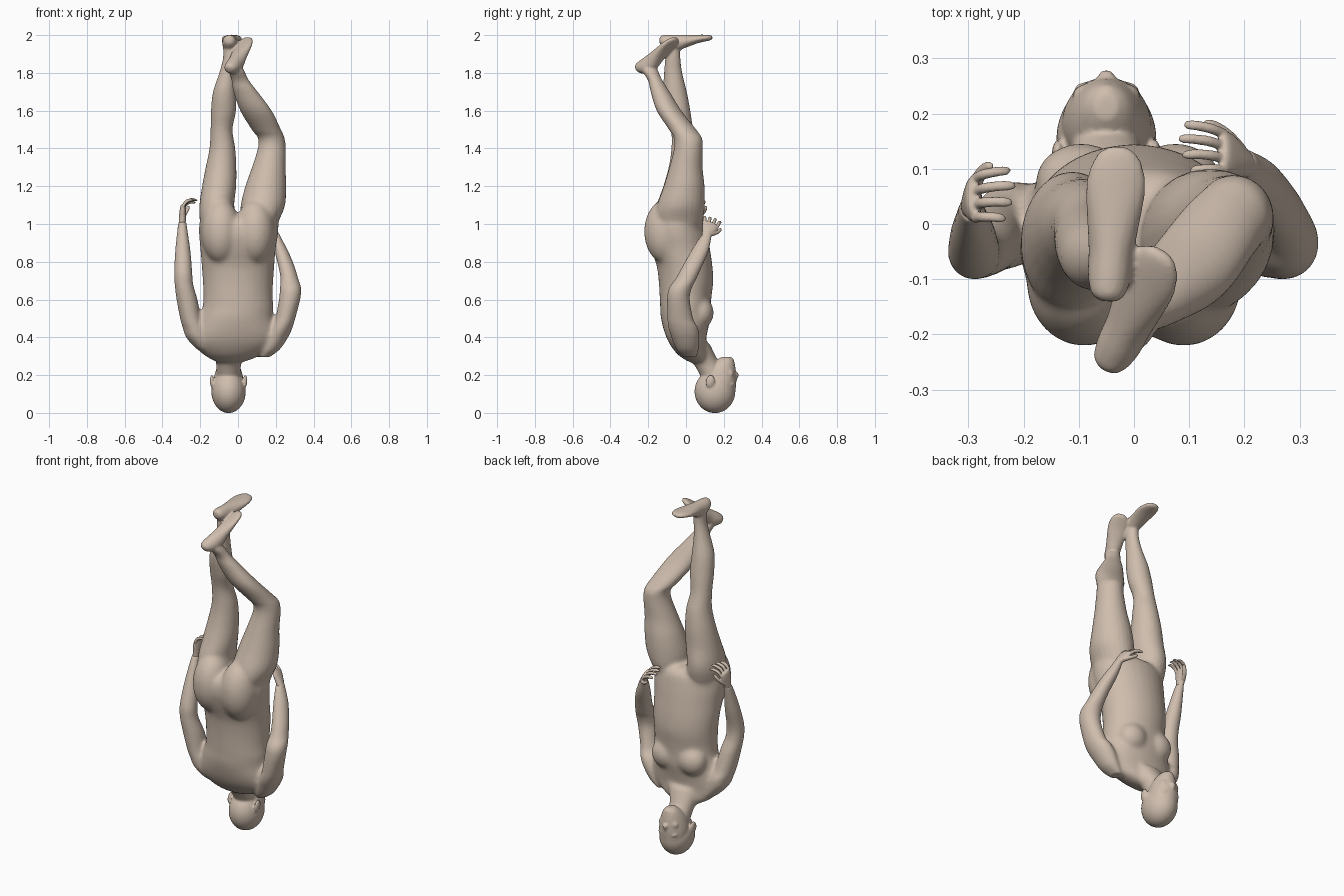
import bpy, bmesh, math
from mathutils import Vector, Matrix

X, Y, Z = Vector((1, 0, 0)), Vector((0, 1, 0)), Vector((0, 0, 1))
bm = bmesh.new()


def spline(rows, steps=5):
    # Catmull-Rom resampling of section rows
    out = []
    for i in range(len(rows) - 1):
        p0, p1 = rows[max(i - 1, 0)], rows[i]
        p2, p3 = rows[i + 1], rows[min(i + 2, len(rows) - 1)]
        for k in range(steps):
            t = k / steps
            out.append([0.5 * (2 * b + (c - a) * t + (2 * a - 5 * b + 4 * c - d) * t * t
                               + (3 * b - a - 3 * c + d) * t ** 3)
                        for a, b, c, d in zip(p0, p1, p2, p3)])
    return out + [list(rows[-1])]


def tube(rows, a=X, b=Y, sides=28):
    # closed loft of elliptical sections (x, y, z, radius_a, radius_b)
    rings = []
    for x, y, z, ra, rb in spline(rows):
        c = Vector((x, y, z))
        rings.append([bm.verts.new(c + a * max(ra, .002) * math.cos(t) + b * max(rb, .002) * math.sin(t))
                      for t in (2 * math.pi * k / sides for k in range(sides))])
    for r, s in zip(rings, rings[1:]):
        for k in range(sides):
            n = (k + 1) % sides
            bm.faces.new((r[k], r[n], s[n], s[k]))
    bm.faces.new(rings[0][::-1])
    bm.faces.new(rings[-1])


def blob(c, r, tilt=0):
    m = Matrix.Translation(c) @ Matrix.Rotation(tilt, 4, 'X') @ Matrix.Diagonal((*r, 1))
    bmesh.ops.create_uvsphere(bm, u_segments=32, v_segments=20, radius=1, matrix=m)


def foot(heel, d, n, size=1):
    # heel-to-toe sections: distance, depth below sole, half width, half height
    d = Vector(d).normalized()
    n = Vector(n)
    n = (n - d * n.dot(d)).normalized()
    side = d.cross(n)
    rows = []
    for t, q, w, h in [(0, .03, .014, .014), (.012, .032, .03, .028), (.045, .042, .039, .042),
                       (.09, .044, .041, .044), (.14, .034, .047, .034), (.2, .023, .054, .023),
                       (.24, .018, .049, .018), (.268, .016, .035, .014), (.28, .015, .016, .008)]:
        rows.append((*(Vector(heel) + (d * t - n * q) * size), w * size, h * size))
    tube(rows, side, n)


def hand(wrist, d, s, curl, flip):
    w, d, s = Vector(wrist), Vector(d).normalized(), Vector(s)
    s = (s - d * s.dot(d)).normalized()
    n = d.cross(s) * flip
    tube([(*(w + d * t), a, b) for t, a, b in
          [(-.02, .02, .018), (.02, .03, .019), (.055, .041, .017), (.078, .039, .014), (.088, .03, .009)]], s, n)
    # four fingers, fanned and curled toward the palm
    for i in range(4):
        k = (.95, 1.08, 1, .82)[i]
        p = w + d * .07 + s * (.034 - .0235 * i)
        v = d * math.sin(curl) - n * math.cos(curl)
        rows = [(*p, .0095, .0095)]
        for ang, length, r in [(.5, .036, .0095), (1.15, .03, .009), (1.6, .016, .0085), (1.75, .009, .005)]:
            ang *= curl
            p = p + (d * math.cos(ang) + n * math.sin(ang) + s * (.1 - .07 * i)) * length * k
            rows.append((*p, r, r))
        tube(rows, s, v, 12)
    # thumb
    p = w + d * .02 + s * .02
    tube([(*p, .014, .014), (*(p + d * .03 + s * .024 + n * .012), .012, .012),
          (*(p + d * .058 + s * .034 + n * .024), .011, .011),
          (*(p + d * .074 + s * .036 + n * .03), .006, .006)], s, n, 12)


def limbs():
    # straight leg
    tube([(-.1, -.04, .92, .08, .09), (-.105, -.04, 1.02, .097, .125), (-.112, -.03, 1.1, .092, .125),
          (-.1, -.018, 1.2, .09, .102), (-.09, -.006, 1.3, .081, .086), (-.083, -.005, 1.4, .068, .072),
          (-.087, -.02, 1.5, .058, .059), (-.077, -.04, 1.6, .066, .063), (-.072, -.058, 1.7, .06, .062),
          (-.057, -.068, 1.8, .042, .048), (-.045, -.07, 1.88, .034, .04), (-.045, -.07, 1.955, .035, .04)])
    # bent leg
    tube([(.1, -.04, .92, .08, .09), (.115, -.038, 1.02, .103, .127), (.132, -.027, 1.1, .117, .126),
          (.147, -.01, 1.2, .108, .108), (.163, 0, 1.3, .089, .088), (.179, .013, 1.4, .074, .076),
          (.176, .01, 1.455, .07, .074), (.15, -.018, 1.5, .077, .072), (.095, -.09, 1.6, .083, .065),
          (.04, -.137, 1.7, .064, .05), (.012, -.163, 1.76, .046, .038), (-.008, -.19, 1.81, .042, .042),
          (-.02, -.205, 1.85, .032, .034)])
    # arm hanging beside the straight leg
    tube([(-.15, .03, .31, .025, .035), (-.18, .014, .345, .046, .058), (-.214, .002, .4, .06, .074),
          (-.232, -.005, .45, .06, .076), (-.25, -.018, .5, .056, .068),
          (-.27, -.035, .6, .055, .06), (-.286, -.05, .68, .049, .05), (-.29, -.048, .75, .047, .048),
          (-.292, -.02, .85, .041, .044), (-.294, .01, .95, .029, .034), (-.295, .03, 1.01, .021, .026)])
    # arm folded toward the belly
    tube([(.14, .02, .295, .025, .035), (.17, .008, .335, .05, .058), (.205, -.003, .4, .06, .074),
          (.23, -.015, .45, .058, .078), (.25, -.03, .5, .053, .068),
          (.273, -.04, .6, .056, .06), (.278, -.03, .66, .056, .06), (.272, 0, .71, .047, .055),
          (.258, .03, .77, .043, .052), (.232, .07, .85, .037, .047), (.207, .1, .92, .025, .033),
          (.2, .112, .945, .02, .024)])


def skin(name, voxel, iterations):
    # fuse everything in bm into one smooth skin
    bmesh.ops.recalc_face_normals(bm, faces=bm.faces)
    mesh = bpy.data.meshes.new(name)
    bm.to_mesh(mesh)
    bm.clear()
    mesh.materials.append(tone)
    ob = bpy.data.objects.new(name, mesh)
    bpy.context.collection.objects.link(ob)
    fuse = ob.modifiers.new("fuse", 'REMESH')
    fuse.mode = 'VOXEL'
    fuse.voxel_size = voxel
    fuse.use_smooth_shade = True
    soft = ob.modifiers.new("soften", 'SMOOTH')
    soft.factor = .5
    soft.iterations = iterations
    return ob


tone = bpy.data.materials.new("warm_clay")
tone.diffuse_color = (.62, .51, .42, 1)

# torso, shoulders to hips
tube([(-.04, .06, .27, .075, .045), (-.03, .035, .305, .15, .075), (-.02, .01, .36, .21, .094),
      (-.015, .0, .42, .22, .112), (-.01, -.002, .5, .197, .131), (0, -.003, .56, .188, .134),
      (0, -.002, .62, .184, .138), (0, 0, .7, .187, .145), (0, -.008, .78, .193, .148),
      (0, -.03, .87, .2, .157), (.003, -.045, .95, .21, .158), (.005, -.045, 1.02, .203, .14),
      (.005, -.03, 1.05, .13, .09)])
for sx in (-1, 1):
    blob((sx * .09, -.105, .96), (.105, .117, .17))         # buttock
    blob((sx * .085 - .01, .075, .53), (.085, .072, .085))  # breast
# neck
tube([(-.05, .15, .19, .064, .07), (-.05, .115, .25, .067, .07), (-.045, .085, .3, .078, .073),
      (-.03, .04, .37, .11, .085)])
limbs()

# heavily softened trunk, then crisp limbs and details over it
trunk = skin("trunk_base", .009, 18)
soft_mesh = trunk.evaluated_get(bpy.context.evaluated_depsgraph_get()).to_mesh()
bm.from_mesh(soft_mesh)
bpy.data.objects.remove(trunk)
limbs()

# head, hanging crown down
tube([(-.05, .15, .19, .063, .07), (-.05, .115, .25, .064, .067), (-.047, .09, .29, .07, .066)])
blob((-.05, .153, .113), (.091, .108, .114))
tube([(-.05, .175, .1, .08, .085), (-.05, .18, .16, .081, .086), (-.05, .182, .21, .072, .083),
      (-.05, .192, .25, .058, .068), (-.05, .207, .28, .04, .045), (-.05, .212, .297, .02, .022)])
tube([(-.05, .25, .155, .008, .012), (-.05, .259, .18, .01, .013), (-.05, .263, .204, .016, .017),
      (-.05, .255, .217, .012, .01)])                        # nose
blob((-.05, .251, .233), (.024, .013, .007))                 # upper lip
blob((-.05, .247, .247), (.021, .014, .008))                 # lower lip
blob((-.05, .234, .275), (.026, .02, .02))                   # chin
for sx in (-1, 1):
    blob((-.05 + sx * .03, .243, .152), (.03, .016, .012))    # brow
    blob((-.05 + sx * .034, .234, .207), (.027, .02, .026))   # cheek
    blob((-.05 + sx * .088, .128, .168), (.011, .024, .034), -.2)  # ear

# feet
foot((-.048, -.14, 2.002), (.02, .275, 0), Z)
foot((-.062, -.272, 1.842), (.1, .205, .145), (-.38, -.37, .84), 1.02)
skin("body", .006, 4)

# hands, with a finer skin to keep the fingers apart
hand((-.295, .033, 1.015), (.05, .2, 1), Y, .95, -1)
hand((.203, .108, .935), (-.5, .3, .8), (0, .9, -.36), .6, 1)
skin("hands", .0032, 4)
bm.free()
